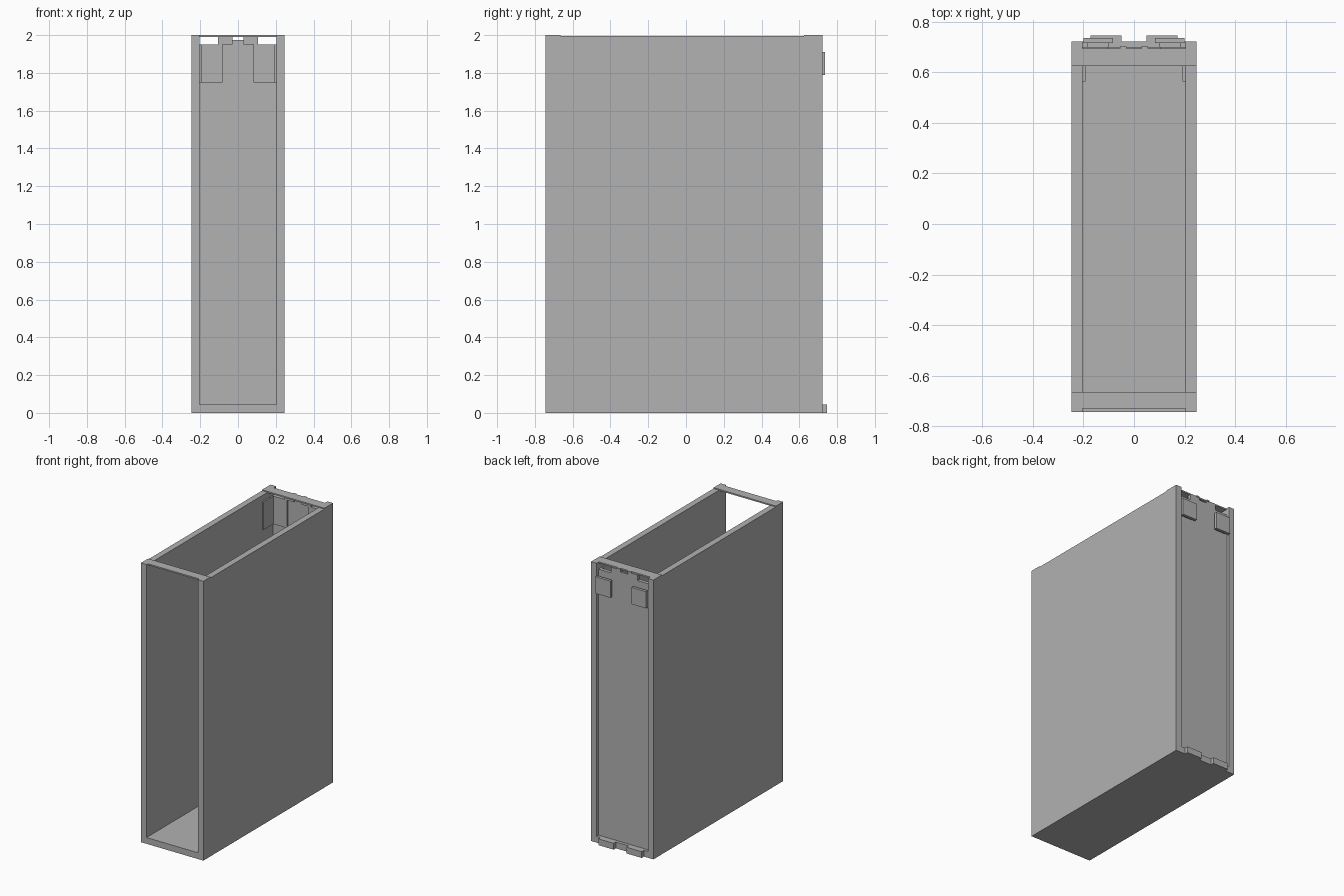
import bpy
import bmesh

if "Cube" in bpy.data.objects:
    bpy.data.objects.remove(bpy.data.objects["Cube"], do_unlink=True)

GREY = (0.445, 0.445, 0.445, 1.0)
mat = bpy.data.materials.new("plain_grey")
mat.use_nodes = True
mat.diffuse_color = GREY
mat.node_tree.nodes["Principled BSDF"].inputs["Base Color"].default_value = GREY


def box(name, x, y, z):
    """Flat-shaded box given by its (low, high) range on each axis."""
    bm = bmesh.new()
    bmesh.ops.create_cube(bm, size=1)
    for v in bm.verts:
        v.co = [r[0] if c < 0 else r[1] for c, r in zip(v.co, (x, y, z))]
    mesh = bpy.data.meshes.new(name)
    bm.to_mesh(mesh)
    bm.free()
    mesh.materials.append(mat)
    obj = bpy.data.objects.new(name, mesh)
    bpy.context.collection.objects.link(obj)
    return obj


def pair(name, x, y, z):
    """The same box on both sides of the case."""
    box("left_" + name, x, y, z)
    box("right_" + name, (-x[1], -x[0]), y, z)


OUT, IN = 0.247, 0.203        # outer and inner half widths
FRONT, BACK = -0.745, 0.722   # depth of the shell
RIM = 1.99                    # height of the wall tops

# Shell: two walls and a floor, with the front left open
pair("side_wall", (IN, OUT), (FRONT, BACK), (0, RIM + 0.004))
box("floor", (-IN, IN), (FRONT, BACK), (0, 0.045))
box("back_wall", (-IN, IN), (0.685, 0.70), (0.045, 1.95))

# Thin bars across the open top
box("front_top_bar", (-OUT, OUT), (-0.73, -0.665), (RIM, 2))
pair("front_bar_end", (IN, OUT), (FRONT, -0.73), (RIM, 2))
box("back_top_bar", (-OUT, OUT), (0.625, 0.695), (RIM, 2))
pair("back_bar_end", (IN, OUT), (0.695, BACK), (RIM, 2))
pair("back_bar_lip", (0.03, 0.055), (0.695, 0.703), (RIM, 2))

# Hooks hanging from the back bar and the catch between them
pair("bar_hook", (0.03, 0.105), (0.675, 0.70), (1.95, RIM))
box("centre_catch", (-0.03, 0.03), (0.685, 0.70), (1.95, 1.975))

# Latch brackets: inner pad, guide fin on the wall, clip on the back
pair("latch_pad", (0.083, IN), (0.675, 0.685), (1.75, 1.95))
pair("guide_fin", (0.193, IN), (0.565, 0.685), (1.75, 1.95))
pair("latch_clip", (0.083, 0.2), (0.717, 0.737), (1.79, 1.91))
pair("clip_stem", (0.1, 0.185), (0.70, 0.717), (1.80, 1.90))

# Locating feet along the lower back edge
pair("lower_tab", (0.05, 0.172), (BACK, 0.747), (0, 0.045))
